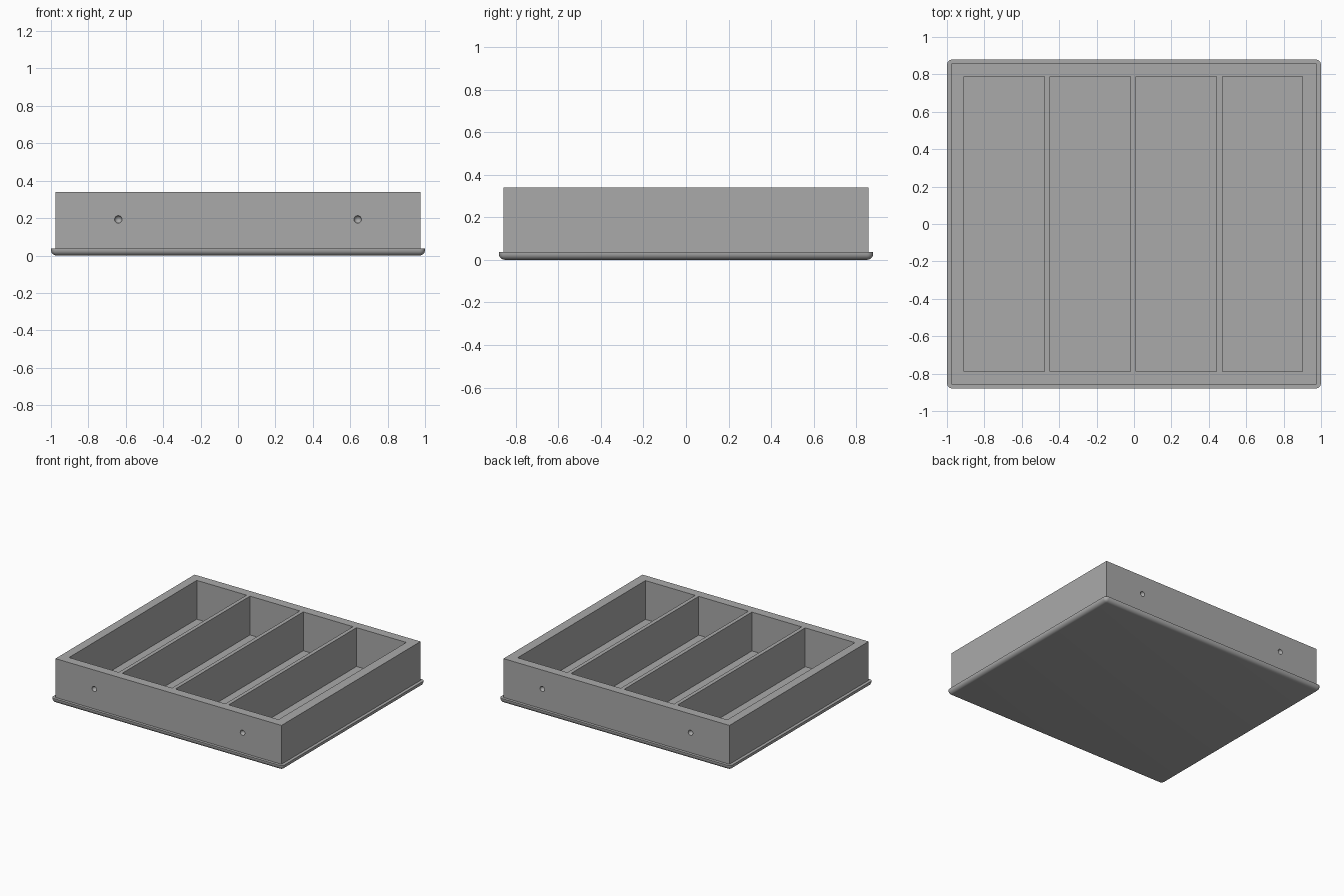
import bpy
import bmesh
from mathutils import Matrix, Vector

default = bpy.data.objects.get("Cube")
if default:
    bpy.data.objects.remove(default, do_unlink=True)

BASE_TOP = 0.037
TOP = 0.34
BODY_X, BODY_Y = 0.976, 0.858

grey = bpy.data.materials.new("plain grey")
grey.use_nodes = True
colour = (0.4, 0.4, 0.4, 1)
grey.diffuse_color = colour
grey.node_tree.nodes["Principled BSDF"].inputs["Base Color"].default_value = colour


def add_box(bm, low, high):
    low, high = Vector(low), Vector(high)
    matrix = Matrix.Translation((low + high) / 2) @ Matrix.Diagonal((*(high - low), 1))
    bmesh.ops.create_cube(bm, size=1, matrix=matrix)


def finish(bm, name):
    mesh = bpy.data.meshes.new(name)
    bm.to_mesh(mesh)
    bm.free()
    mesh.materials.append(grey)
    obj = bpy.data.objects.new(name, mesh)
    bpy.context.collection.objects.link(obj)
    return obj


def smooth(obj):
    bpy.ops.object.select_all(action='DESELECT')
    obj.select_set(True)
    bpy.context.view_layer.objects.active = obj
    bpy.ops.object.shade_smooth_by_angle()


def cut(target, cutter):
    mod = target.modifiers.new(cutter.name, 'BOOLEAN')
    mod.operation = 'DIFFERENCE'
    mod.solver = 'EXACT'
    mod.object = cutter
    bpy.context.view_layer.objects.active = target
    bpy.ops.object.modifier_apply(modifier=mod.name)
    bpy.data.objects.remove(cutter, do_unlink=True)


# Base plate: rounded underside and corners, sharp upper rim
bm = bmesh.new()
add_box(bm, (-1, -0.88, 0), (1, 0.88, BASE_TOP))
rounded = [e for e in bm.edges if min(v.co.z for v in e.verts) < 0.001]
bmesh.ops.bevel(bm, geom=rounded, offset=0.03, segments=6, profile=0.5,
                affect='EDGES', clamp_overlap=True)
smooth(finish(bm, "base_plate"))

# Tray walls, with four long compartments cut through to the base plate
bm = bmesh.new()
add_box(bm, (-BODY_X, -BODY_Y, BASE_TOP - 0.015), (BODY_X, BODY_Y, TOP))
walls = finish(bm, "tray_walls")

bm = bmesh.new()
for i in range(4):
    left = -0.908 + i * 0.46
    add_box(bm, (left, -0.788, 0), (left + 0.43, 0.788, TOP + 0.1))
cut(walls, finish(bm, "compartment_cutter"))

# Small round dimples on the front and back walls
bm = bmesh.new()
for x in (-0.64, 0.64):
    for y in (-BODY_Y, BODY_Y):
        bmesh.ops.create_uvsphere(bm, u_segments=24, v_segments=12, radius=0.02,
                                  matrix=Matrix.Translation((x, y, 0.193)))
cut(walls, finish(bm, "dimple_cutter"))
smooth(walls)
